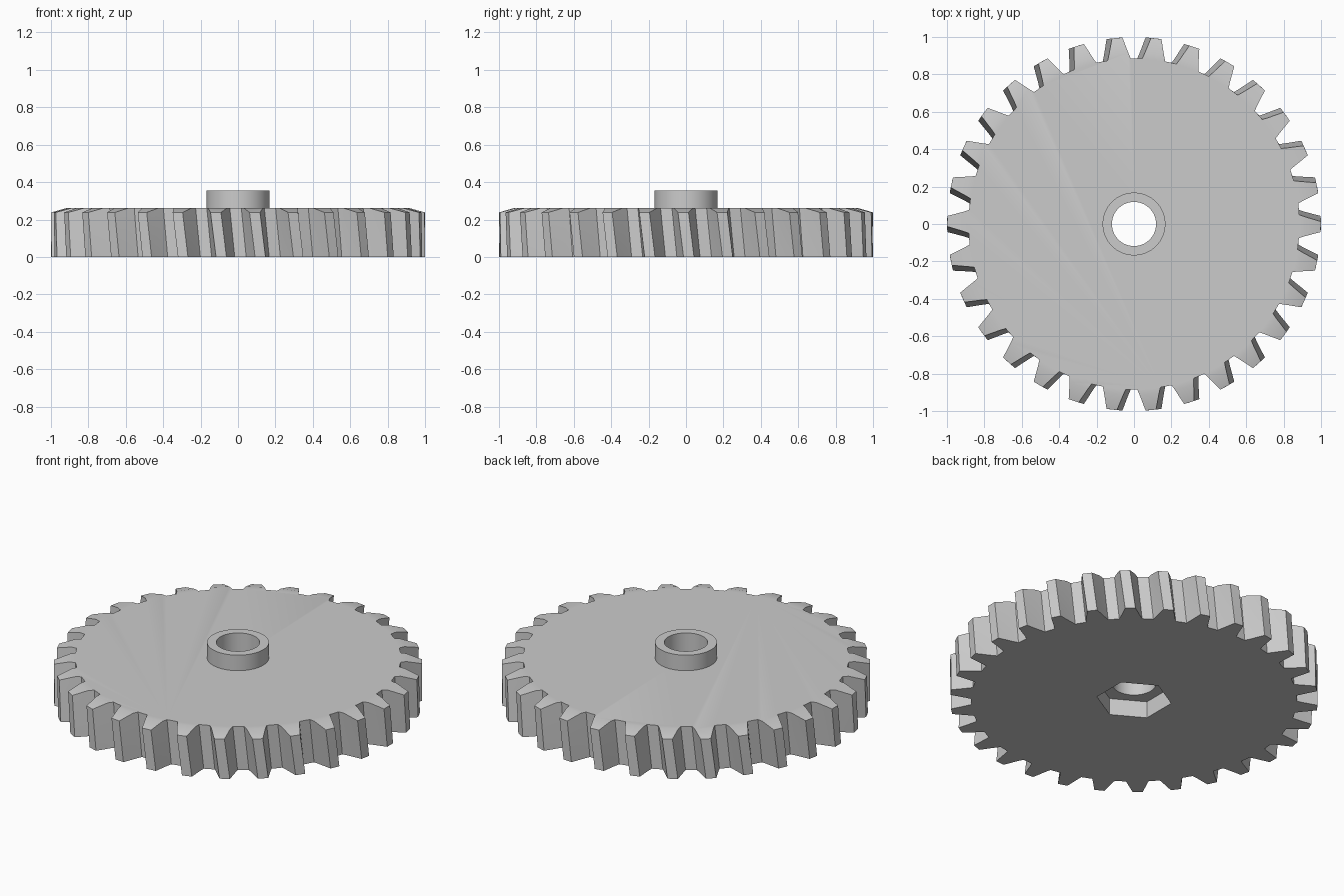
import bpy, bmesh
from math import sin, cos, radians

old = bpy.data.objects.get("Cube")
if old:
    bpy.data.objects.remove(old)

TEETH = 30
HEIGHT = 0.262       # top face of the wheel
RIM_HEIGHT = 0.238   # height of the bevelled tooth tips
TWIST = radians(1.7)
LEVELS = 8

grey = bpy.data.materials.new("light_grey")
grey.use_nodes = True
grey.diffuse_color = (0.6, 0.6, 0.6, 1)
grey.node_tree.nodes["Principled BSDF"].inputs["Base Color"].default_value = (0.6, 0.6, 0.6, 1)

# One tooth outline: radius, half width, side, clockwise start to end
half = [(0.885, 0.062), (0.915, 0.052), (0.999, 0.028)]
tooth = [(r, -w) for r, w in half] + [(r, w) for r, w in reversed(half)]


def add_object(name, bm):
    bmesh.ops.recalc_face_normals(bm, faces=bm.faces)
    mesh = bpy.data.meshes.new(name)
    bm.to_mesh(mesh)
    bm.free()
    obj = bpy.data.objects.new(name, mesh)
    mesh.materials.append(grey)
    bpy.context.collection.objects.link(obj)
    return obj


def prism(name, sides, radius, bottom, top, turn=0):
    """Upright prism or cylinder between two heights."""
    bm = bmesh.new()
    rings = []
    for z in (bottom, top):
        rings.append([bm.verts.new((radius * cos(turn + radians(360 * i / sides)),
                                    radius * sin(turn + radians(360 * i / sides)), z))
                      for i in range(sides)])
    for i in range(sides):
        j = (i + 1) % sides
        bm.faces.new((rings[0][i], rings[0][j], rings[1][j], rings[1][i]))
    bm.faces.new(rings[0])
    bm.faces.new(rings[1])
    return add_object(name, bm)


def combine(target, other, operation):
    """Apply a boolean and discard the helper."""
    other.hide_render = True
    mod = target.modifiers.new(operation.lower(), 'BOOLEAN')
    mod.operation = operation
    mod.solver = 'EXACT'
    mod.object = other
    bpy.context.view_layer.objects.active = target
    bpy.ops.object.modifier_apply(modifier=mod.name)
    bpy.data.objects.remove(other)


# Helical toothed wheel
bm = bmesh.new()
rings = []
for level in range(LEVELS + 1):
    t = level / LEVELS
    twist = TWIST * (0.5 - t)
    ring = []
    for n in range(TEETH):
        base = radians(360 * n / TEETH) + twist
        for r, w in tooth:
            a = base + w / r
            top = RIM_HEIGHT if r > 0.95 else HEIGHT
            ring.append(bm.verts.new((r * cos(a), r * sin(a), t * top)))
    rings.append(ring)
count = len(rings[0])
for low, high in zip(rings, rings[1:]):
    for i in range(count):
        j = (i + 1) % count
        bm.faces.new((low[i], low[j], high[j], high[i]))
bm.faces.new(rings[0])

# Flat top and the bevelled ends of the teeth
top_ring = rings[-1]
size = len(tooth)
bm.faces.new([v for i, v in enumerate(top_ring) if i % size not in (2, 3)])
for n in range(TEETH):
    bm.faces.new(top_ring[n * size + 1:n * size + 5])
gear = add_object("gear_wheel", bm)

# Raised hub, shaft bore and hexagonal nut pocket
combine(gear, prism("hub", 64, 0.168, 0.15, 0.355), 'UNION')
combine(gear, prism("nut_pocket_cutter", 6, 0.205, -0.1, 0.1, radians(30)), 'DIFFERENCE')
combine(gear, prism("bore_cutter", 64, 0.118, -0.2, 0.6), 'DIFFERENCE')

gear.select_set(True)
bpy.context.view_layer.objects.active = gear
bpy.ops.object.shade_smooth_by_angle(angle=radians(20))
